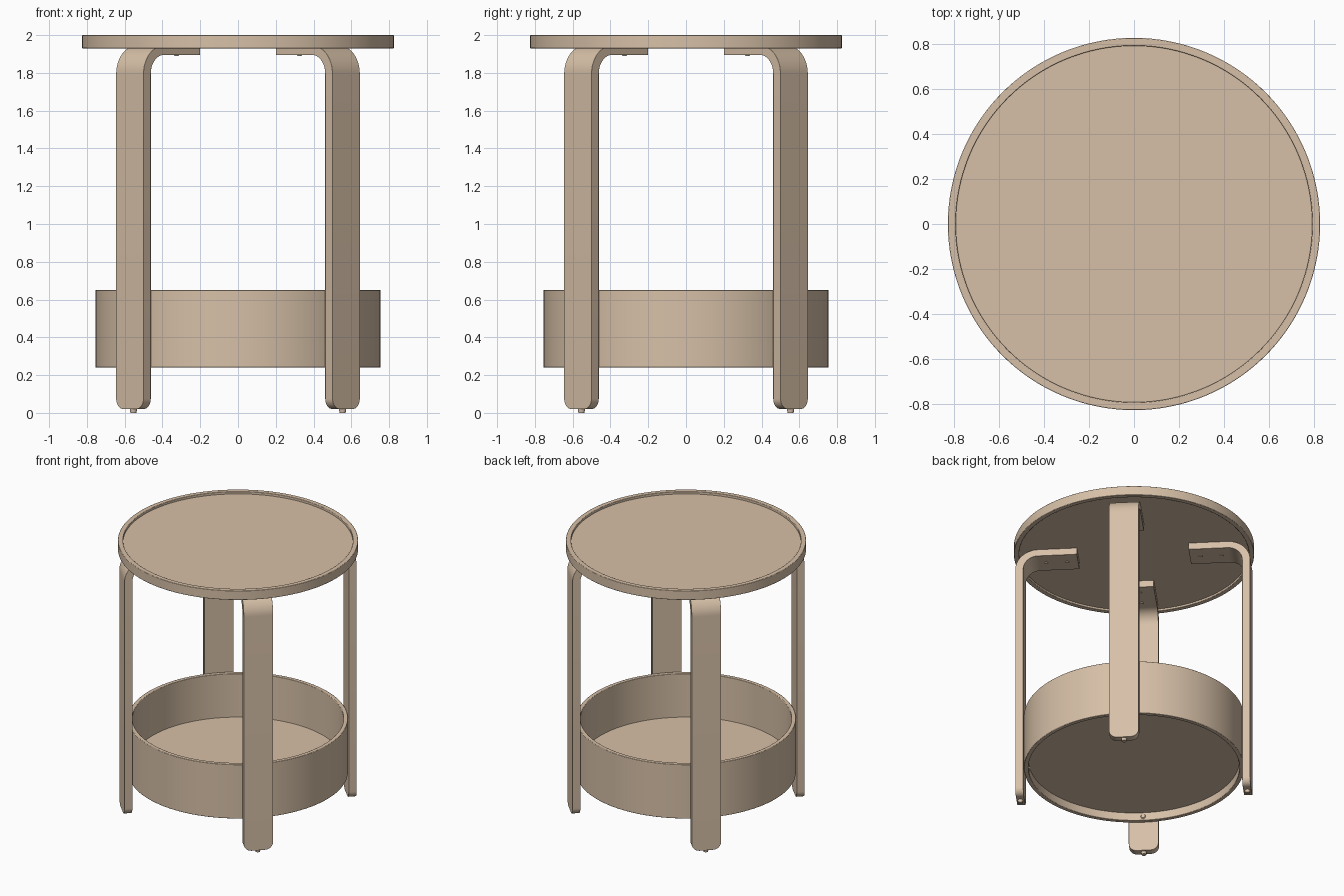
import bpy, bmesh, math
from mathutils import Matrix

if "Cube" in bpy.data.objects:
    bpy.data.objects.remove(bpy.data.objects["Cube"])

wood = bpy.data.materials.new("light tan wood")
wood.diffuse_color = (0.68, 0.53, 0.39, 1)
wood.use_nodes = True
wood.node_tree.nodes["Principled BSDF"].inputs["Base Color"].default_value = wood.diffuse_color


def finish(name, bm, bevel=0.0):
    bmesh.ops.recalc_face_normals(bm, faces=bm.faces)
    mesh = bpy.data.meshes.new(name)
    bm.to_mesh(mesh)
    bm.free()
    mesh.materials.append(wood)
    ob = bpy.data.objects.new(name, mesh)
    bpy.context.collection.objects.link(ob)
    if bevel:
        mod = ob.modifiers.new("soft edges", 'BEVEL')
        mod.width, mod.segments, mod.limit_method = bevel, 2, 'ANGLE'
        mod.angle_limit = math.radians(40)
    bpy.ops.object.select_all(action='DESELECT')
    ob.select_set(True)
    bpy.context.view_layer.objects.active = ob
    bpy.ops.object.shade_smooth_by_angle(angle=math.radians(35))
    return ob


def hoop(name, r_in, r_out, z0, z1, n=128):
    bm = bmesh.new()
    rings = []
    for r, z in ((r_out, z0), (r_out, z1), (r_in, z1), (r_in, z0)):
        rings.append([bm.verts.new((r * math.cos(2 * math.pi * i / n),
                                    r * math.sin(2 * math.pi * i / n), z)) for i in range(n)])
    for k in range(4):
        a, b = rings[k], rings[(k + 1) % 4]
        for i in range(n):
            j = (i + 1) % n
            bm.faces.new((a[i], a[j], b[j], b[i]))
    return finish(name, bm, 0.003)


def disc(name, r, z0, z1, n=128, matrix=Matrix(), r_top=None):
    bm = bmesh.new()
    m = matrix @ Matrix.Translation((0, 0, (z0 + z1) / 2))
    bmesh.ops.create_cone(bm, cap_ends=True, segments=n, radius1=r,
                          radius2=r if r_top is None else r_top, depth=z1 - z0, matrix=m)
    return finish(name, bm)


# Table top and lower basket: a hoop with a recessed panel each
hoop("top_rim", 0.79, 0.825, 1.93, 2.0)
disc("top_panel", 0.792, 1.945, 1.982)
hoop("basket_wall", 0.725, 0.755, 0.24, 0.65)
disc("basket_floor", 0.727, 0.30, 0.32)

# Bent leg outline as (inner r, inner z, outer r, outer z, half width)
R_IN, R_OUT, TOP, LOW, HALF, CORNER = 0.755, 0.81, 1.945, 1.895, 0.1025, 0.055
BEND = 0.10


def leg_sections():
    out = []
    for i in range(9):                       # rounded bottom corners
        a = i / 8 * math.pi / 2
        z = 0.02 + CORNER * (1 - math.cos(a))
        out.append((R_IN, z, R_OUT, z, HALF - CORNER + CORNER * math.sin(a)))
    cr, cz = R_IN - BEND, LOW - BEND         # bend centre
    for i in range(17):                      # bend towards the middle
        a = i / 16 * math.pi / 2
        c, s = math.cos(a), math.sin(a)
        out.append((cr + BEND * c, cz + BEND * s,
                    cr + (R_OUT - cr) * c, cz + (TOP - cz) * s, HALF))
    out.append((0.385, LOW, 0.385, TOP, HALF))
    return out


def leg(name, rot):
    bm = bmesh.new()
    rows = []
    for ri, zi, ro, zo, h in leg_sections():
        rows.append([bm.verts.new(p) for p in
                     ((ri, -h, zi), (ro, -h, zo), (ro, h, zo), (ri, h, zi))])
    for a, b in zip(rows, rows[1:]):
        for k in range(4):
            j = (k + 1) % 4
            bm.faces.new((a[k], a[j], b[j], b[k]))
    bm.faces.new(rows[0])
    bm.faces.new(rows[-1])
    bmesh.ops.transform(bm, matrix=rot, verts=bm.verts)
    finish(name, bm, 0.005)


# Four legs on the diagonals, each with foot, screws and basket bolt
for i, side in enumerate(("back_right", "back_left", "front_left", "front_right")):
    rot = Matrix.Rotation(math.radians(45 + 90 * i), 4, 'Z')
    leg(side + "_leg", rot)
    disc(side + "_foot", 0.016, 0.0, 0.025, 24,
         rot @ Matrix.Translation((0.783, 0, 0)), 0.02)
    for k, r in enumerate((0.46, 0.605)):
        disc(f"{side}_screw_{k + 1}", 0.011, LOW - 0.005, LOW + 0.005, 20,
             rot @ Matrix.Translation((r, 0, 0)), 0.016)
    disc(side + "_basket_bolt", 0.02, -0.006, 0.006, 20,
         rot @ Matrix.Translation((0.723, 0, 0.27)) @ Matrix.Rotation(-math.pi / 2, 4, 'Y'), 0.013)
